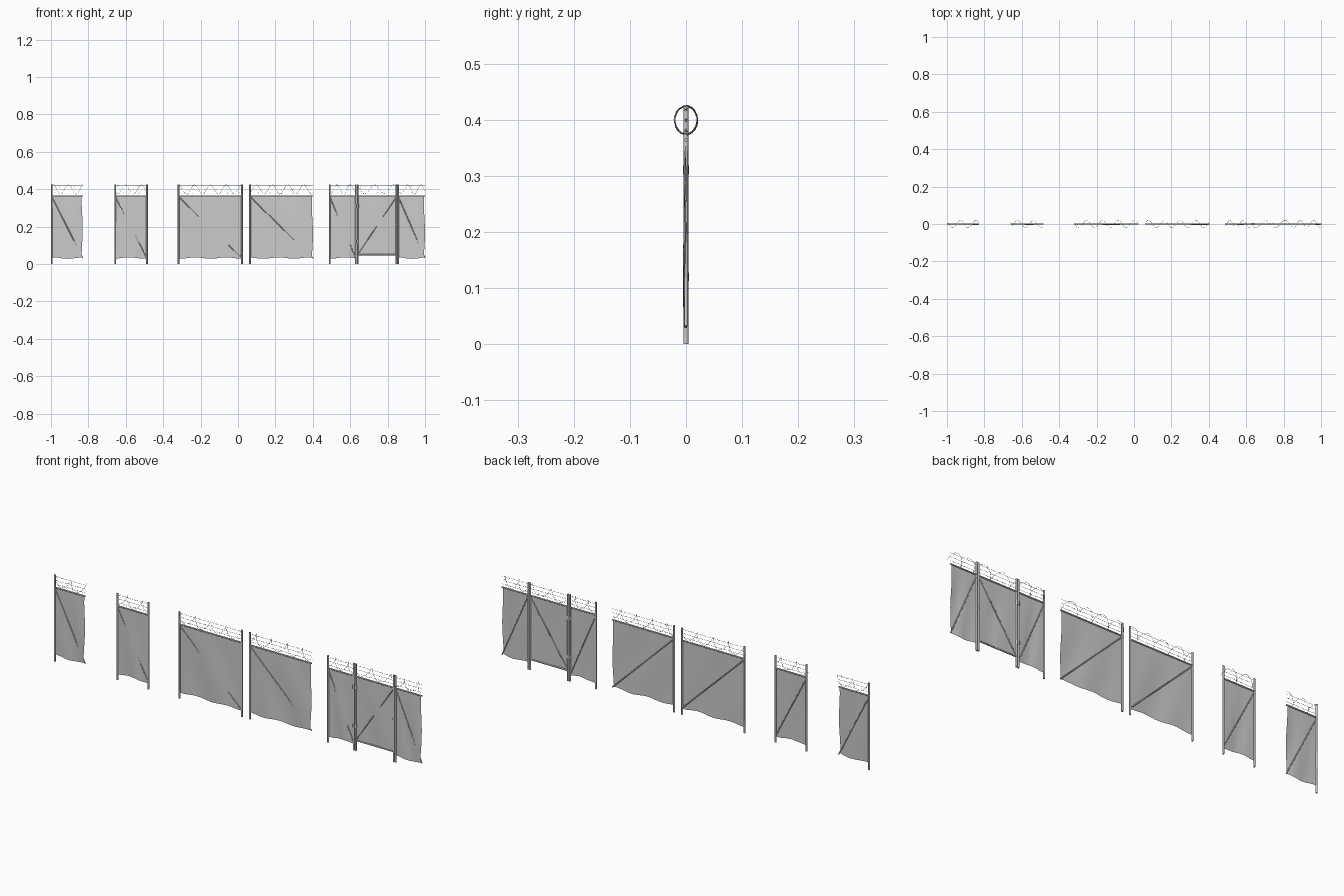
import bpy, bmesh, math, random
from mathutils import Vector

if "Cube" in bpy.data.objects:
    bpy.data.objects.remove(bpy.data.objects["Cube"])

random.seed(4)
POST_R, RAIL_R, WIRE_R = 0.0045, 0.0036, 0.0006
TOP, RAIL_Z, LOW_Z = 0.426, 0.364, 0.032


def finish(name, bm, smooth=True):
    me = bpy.data.meshes.new(name)
    bm.to_mesh(me)
    bm.free()
    ob = bpy.data.objects.new(name, me)
    bpy.context.collection.objects.link(ob)
    if smooth:
        for o in bpy.context.selected_objects:
            o.select_set(False)
        ob.select_set(True)
        bpy.context.view_layer.objects.active = ob
        bpy.ops.object.shade_smooth_by_angle(angle=math.radians(50))
    return ob


def add_pipe(bm, a, b, r, sides=8):
    a, b = Vector(a), Vector(b)
    d = b - a
    m = d.to_track_quat('Z', 'Y').to_matrix().to_4x4()
    m.translation = (a + b) / 2
    bmesh.ops.create_cone(bm, cap_ends=True, segments=sides, radius1=r, radius2=r,
                          depth=d.length, matrix=m)


def pipe(name, a, b, r):
    bm = bmesh.new()
    add_pipe(bm, a, b, r)
    return finish(name, bm)


def post(x, name="post"):
    pipe(name, (x, 0, 0), (x, 0, TOP), POST_R)


def sheet(x0, x1, z0, z1, sag, loose_end):
    """Sagging mesh sheet with a wavy lower edge."""
    bm = bmesh.new()
    nx, nz = max(6, round((x1 - x0) / 0.028)), 8
    ph = random.uniform(0, 6)
    rows = []
    for j in range(nz + 1):
        v = j / nz
        row = []
        for i in range(nx + 1):
            u = i / nx
            x, z = x0 + u * (x1 - x0), z0 + v * (z1 - z0)
            z += sag * 0.004 * (1 - v) ** 3 * math.sin(u * (x1 - x0) * 38 + ph)
            hold = math.sin(math.pi * u / (1.5 if loose_end else 1))
            y = sag * hold * (1 - v ** 3) * (-0.002 + 0.0035 * math.sin(9 * u + 4 * v + ph))
            if loose_end and i == nx:
                x -= 0.003 * (1 + math.sin(7 * v + ph))
            row.append(bm.verts.new((x, y, z)))
        rows.append(row)
    for r0, r1 in zip(rows, rows[1:]):
        for i in range(nx):
            bm.faces.new((r0[i], r0[i + 1], r1[i + 1], r1[i]))
    finish("mesh_sheet", bm)


def barbed_wire(x0, x1):
    """Three straight strands with small barbs."""
    bm = bmesh.new()
    for z in (0.380, 0.399, 0.418):
        add_pipe(bm, (x0, 0, z), (x1, 0, z), WIRE_R, 4)
        n = max(3, round((x1 - x0) / 0.03))
        for i in range(n):
            x = x0 + (i + 0.5) * (x1 - x0) / n
            a = random.uniform(0, math.pi)
            d = Vector((0.002, math.cos(a) * 0.004, math.sin(a) * 0.004))
            c = Vector((x, 0, z))
            add_pipe(bm, c - d, c + d, WIRE_R * 0.7, 3)
    finish("barbed_strands", bm, False)


def coil(x0, x1):
    """Loose low-sided spiral of wire around the strands."""
    turns = max(1, round((x1 - x0) / 0.09))
    n = turns * 9
    cu = bpy.data.curves.new("wire_coil", 'CURVE')
    cu.dimensions = '3D'
    cu.bevel_depth = WIRE_R * 1.1
    cu.bevel_resolution = 0
    sp = cu.splines.new('POLY')
    sp.points.add(n)
    ph = random.uniform(0, 6)
    for i, p in enumerate(sp.points):
        a = ph + i / n * turns * math.tau
        k = random.uniform(0.92, 1.0)
        p.co = (x0 + (x1 - x0) * i / n, 0.0215 * k * math.cos(a), 0.399 + 0.027 * k * math.sin(a), 1)
    bpy.context.collection.objects.link(bpy.data.objects.new("wire_coil", cu))


def bay(x0, x1, right_post=True, left_post=True):
    """One fence bay: posts, sheet, rail, diagonal brace and wire."""
    if left_post:
        post(x0)
    if right_post:
        post(x1)
    sheet(x0, x1, LOW_Z, RAIL_Z, 1.0, not right_post)
    pipe("top_rail", (x0, 0, RAIL_Z), (x1, 0, RAIL_Z), RAIL_R)
    pipe("brace", (x0, 0, RAIL_Z - 0.004), (x1, 0, LOW_Z), RAIL_R * 0.75)
    barbed_wire(x0, x1)
    coil(x0, x1)


# Straight fence bays
bay(-0.9955, -0.83, right_post=False)
bay(-0.656, -0.487)
bay(-0.318, 0.021)
bay(0.064, 0.401, right_post=False)
bay(0.490, 0.630)
bay(0.857, 1.0, right_post=False)

# Gate leaf between the last two bays
g0, g1, gz = 0.640, 0.847, 0.05
for x in (g0, g1):
    post(x, "gate_stile")
for z in (gz, RAIL_Z):
    pipe("gate_rail", (g0, 0, z), (g1, 0, z), RAIL_R)
pipe("gate_brace", (g0, 0, gz), (g1, 0, RAIL_Z - 0.004), RAIL_R * 0.75)
sheet(g0, g1, gz, RAIL_Z, 0.8, False)
barbed_wire(g0, g1)
coil(g0, g1)

# Hinge collars on the gate posts
for x in (0.630, g0):
    for z in (0.12, 0.31):
        pipe("hinge_collar", (x, 0, z - 0.008), (x, 0, z + 0.008), POST_R * 1.25)
# Latch
pipe("latch", (g1 - 0.006, 0, 0.21), (0.857, 0, 0.21), 0.003)
